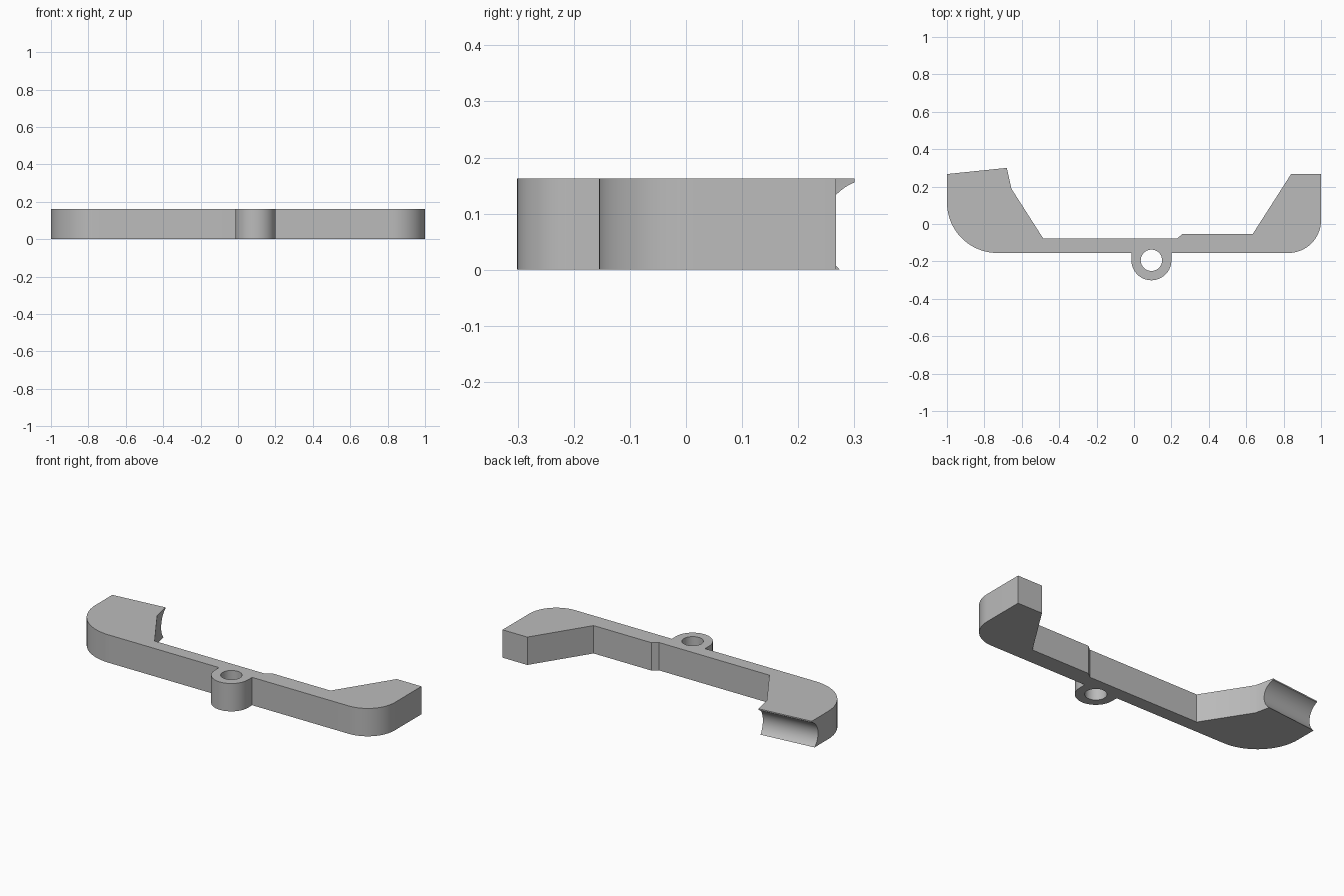
import bpy, bmesh
from math import cos, sin, radians, atan2, pi
from mathutils import Matrix, Vector

cube = bpy.data.objects.get("Cube")
if cube:
    bpy.data.objects.remove(cube, do_unlink=True)

HEIGHT = 0.163
FRONT = -0.155
BOSS = Vector((0.093, -0.194))
BOSS_R = 0.107

grey = bpy.data.materials.new("plain grey")
grey.use_nodes = True
colour = (0.5, 0.5, 0.5, 1)
grey.diffuse_color = colour
grey.node_tree.nodes["Principled BSDF"].inputs["Base Color"].default_value = colour


def arc(cx, cy, r, start, end, steps):
    """Points along an arc, angles in degrees."""
    angles = [radians(start + (end - start) * i / steps) for i in range(steps + 1)]
    return [(cx + r * cos(a), cy + r * sin(a)) for a in angles]


def make_object(name, bm):
    bmesh.ops.recalc_face_normals(bm, faces=bm.faces)
    mesh = bpy.data.meshes.new(name)
    bm.to_mesh(mesh)
    bm.free()
    mesh.materials.append(grey)
    obj = bpy.data.objects.new(name, mesh)
    bpy.context.collection.objects.link(obj)
    return obj


def prism(name, outline, height):
    bm = bmesh.new()
    base = bm.faces.new([bm.verts.new((x, y, 0)) for x, y in outline])
    top = bmesh.ops.extrude_face_region(bm, geom=[base])["geom"]
    verts = [v for v in top if isinstance(v, bmesh.types.BMVert)]
    bmesh.ops.translate(bm, verts=verts, vec=(0, 0, height))
    return make_object(name, bm)


def cut_cylinder(target, centre, radius, length, rotation):
    """Cut a round channel through the target, then discard the cutter."""
    bm = bmesh.new()
    bmesh.ops.create_cone(bm, cap_ends=True, segments=64, radius1=radius, radius2=radius,
                          depth=length, matrix=Matrix.Translation(centre) @ rotation)
    cutter = make_object("cutter", bm)
    cutter.hide_render = True
    mod = target.modifiers.new("cut", 'BOOLEAN')
    mod.operation = 'DIFFERENCE'
    mod.solver = 'EXACT'
    mod.object = cutter
    bpy.context.view_layer.objects.active = target
    bpy.ops.object.modifier_apply(modifier=mod.name)
    bpy.data.objects.remove(cutter, do_unlink=True)


# Outline of the bar: rounded outer corners, U-shaped boss, angled arms
tip = Vector((-0.68, 0.30))
outer = Vector((-1.0, 0.267))
outline = [tuple(outer)]
outline += arc(-0.73, FRONT + 0.27, 0.27, 180, 270, 20)
outline += [(BOSS.x - BOSS_R, FRONT)]
outline += arc(BOSS.x, BOSS.y, BOSS_R, 180, 360, 32)
outline += [(BOSS.x + BOSS_R, FRONT)]
outline += arc(0.825, FRONT + 0.175, 0.175, 270, 360, 16)
outline += [(1.0, 0.267), (0.84, 0.267), (0.635, -0.053), (0.26, -0.053),
            (0.23, -0.078), (-0.485, -0.078), (-0.655, 0.188), tuple(tip)]
bracket = prism("bracket_body", outline, HEIGHT)

# Screw hole through the boss
cut_cylinder(bracket, (BOSS.x, BOSS.y, HEIGHT / 2), 0.057, 1, Matrix.Identity(4))

# Concave groove along the end of the larger arm
edge = tip - outer
rotation = Matrix.Rotation(atan2(edge.y, edge.x), 4, 'Z') @ Matrix.Rotation(pi / 2, 4, 'Y')
middle = (tip + outer) / 2
cut_cylinder(bracket, (middle.x, middle.y + 0.033, 0.07), 0.0915, 0.8, rotation)

bpy.ops.object.select_all(action='DESELECT')
bracket.select_set(True)
bpy.context.view_layer.objects.active = bracket
bpy.ops.object.shade_smooth_by_angle(angle=radians(25))
